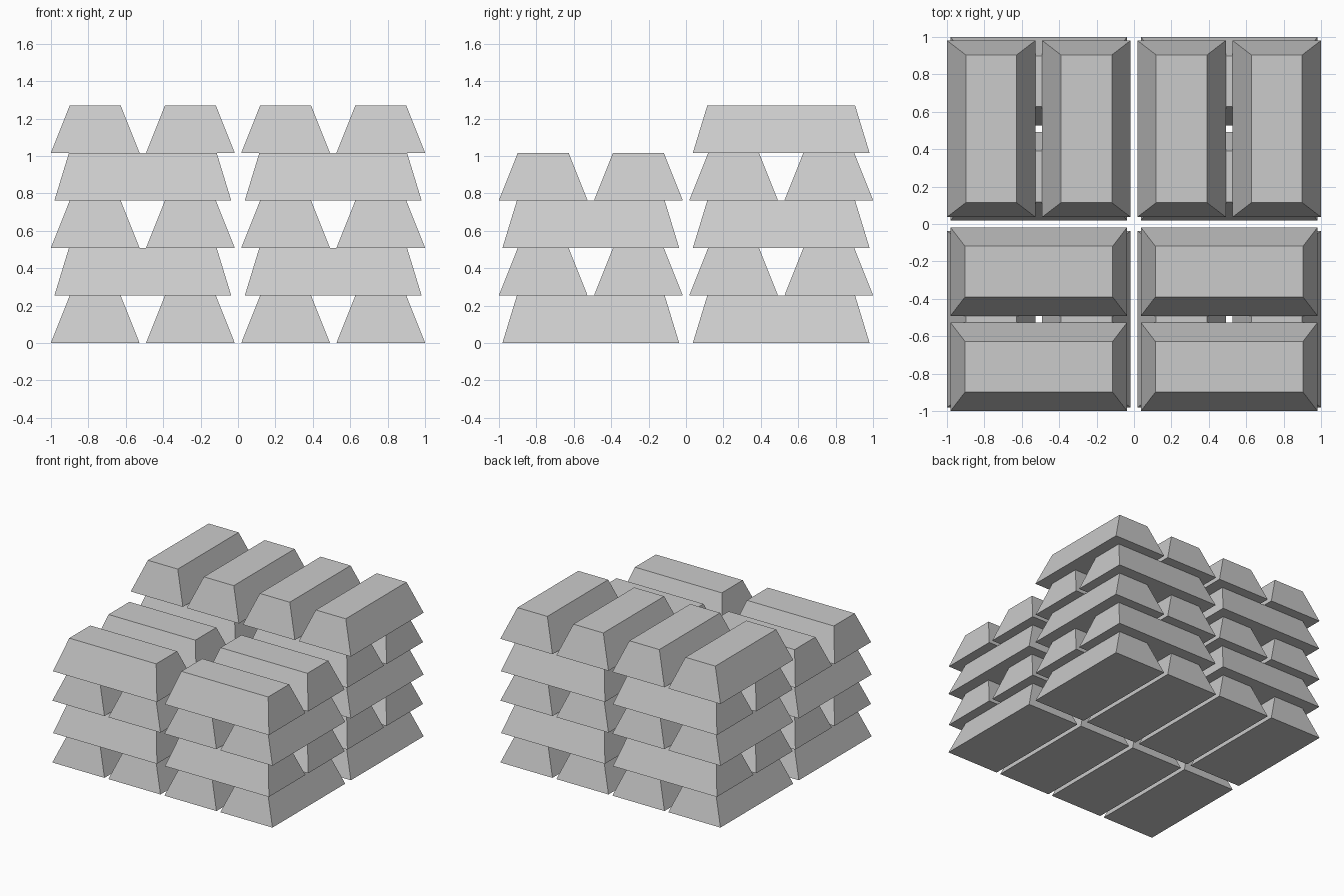
import bpy

if "Cube" in bpy.data.objects:
    bpy.data.objects.remove(bpy.data.objects["Cube"])

W, L, H = 0.474, 0.945, 0.254      # ingot base width, length, height
TW, TL = 0.272, 0.79               # ingot top width, length
PAIR, HALF = 0.509, 0.2545         # stack centre, ingot offset inside a pair


def ingot_mesh():
    """Tapered bar, long side along y, resting on z = 0."""
    verts = [(sx * w / 2, sy * l / 2, z)
             for w, l, z in ((W, L, 0), (TW, TL, H))
             for sx, sy in ((-1, -1), (1, -1), (1, 1), (-1, 1))]
    faces = [(3, 2, 1, 0), (4, 5, 6, 7)]
    faces += [(i, (i + 1) % 4, (i + 1) % 4 + 4, i + 4) for i in range(4)]
    me = bpy.data.meshes.new("ingot")
    me.from_pydata(verts, [], faces)
    return me


mesh = ingot_mesh()

# Four stacks of ingot pairs, direction alternating by layer; rear stacks one layer taller
for cx in (-PAIR, PAIR):
    for cy, layers in ((-PAIR, 4), (PAIR, 5)):
        for layer in range(layers):
            for side in (-HALF, HALF):
                crosswise = layer % 2 == 1
                ob = bpy.data.objects.new("ingot", mesh)
                bpy.context.collection.objects.link(ob)
                dx, dy = (0, side) if crosswise else (side, 0)
                ob.location = (cx + dx, cy + dy, layer * H)
                if crosswise:
                    ob.rotation_euler.z = 1.5707963
